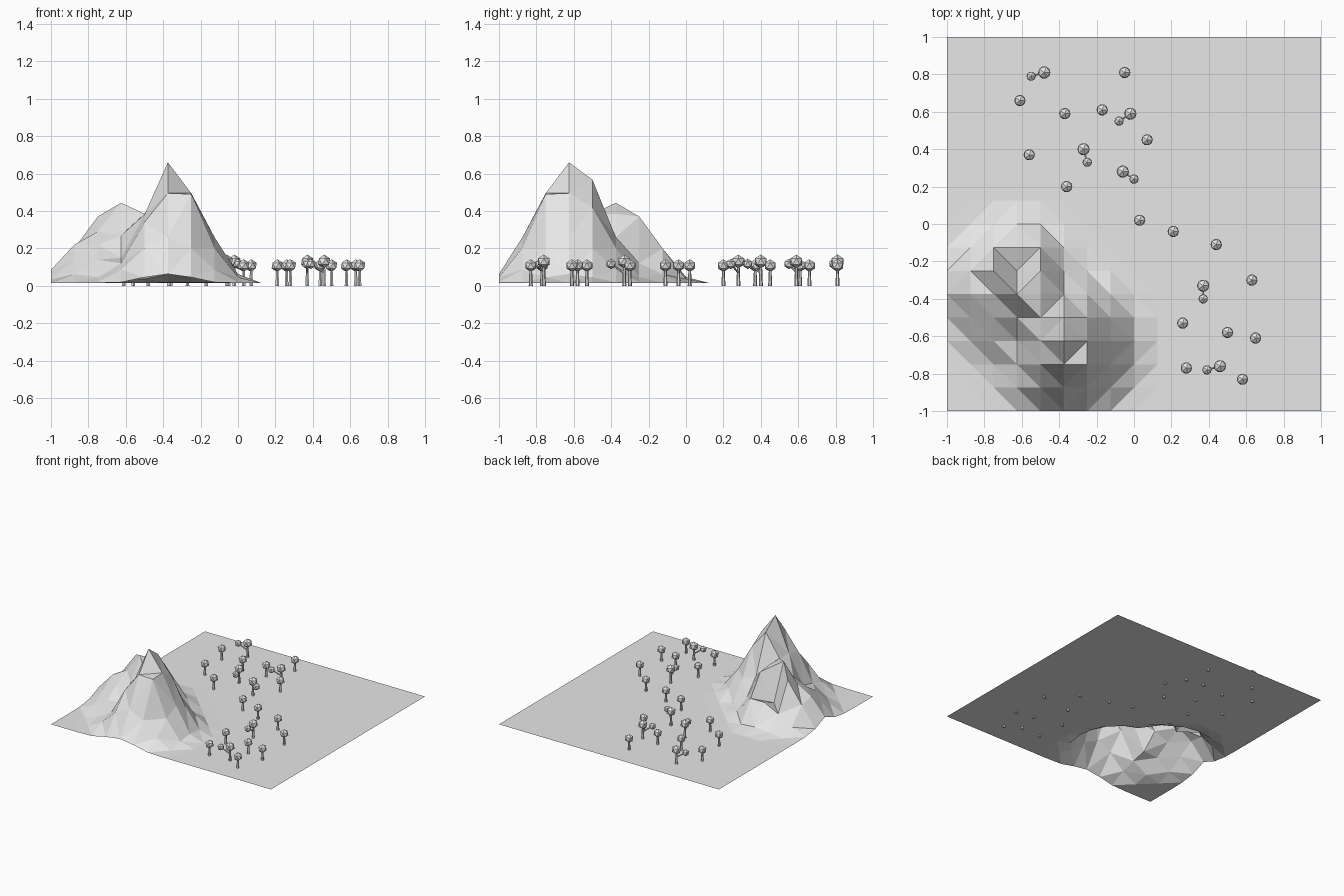
import bpy
import bmesh
import math
from mathutils import Vector

cube = bpy.data.objects.get("Cube")
if cube:
    bpy.data.objects.remove(cube)

# One plain stone grey for everything
grey = bpy.data.materials.new("plain_grey")
grey.use_nodes = True
colour = (0.8, 0.8, 0.8, 1)
grey.diffuse_color = colour
grey.node_tree.nodes["Principled BSDF"].inputs["Base Color"].default_value = colour

GROUND = 0.015
CELL = 0.125


def finish(bm, name):
    """Turn a bmesh into a flat-shaded object."""
    mesh = bpy.data.meshes.new(name)
    bm.to_mesh(mesh)
    bm.free()
    mesh.materials.append(grey)
    obj = bpy.data.objects.new(name, mesh)
    bpy.context.collection.objects.link(obj)
    return obj


# Terrain: a grid pulled up by two soft peaks, then roughened by hand.
# Each peak is x, y, height, radius.
peaks = [(-0.375, -0.625, 0.645, 0.5), (-0.625, -0.375, 0.43, 0.5)]

# Hand-set crags, addressed by grid column and row from the front left corner
crags = {
    (4, 2): 0.495, (4, 3): 0.5, (5, 2): 0.495, (5, 3): 0.66, (5, 4): 0.567,
    (6, 2): 0.49, (6, 3): 0.495, (4, 4): 0.385, (3, 4): 0.27, (3, 3): 0.15,
    (3, 2): 0.12, (3, 5): 0.444, (4, 5): 0.385, (4, 6): 0.37, (3, 6): 0.15,
    (2, 6): 0.37, (2, 5): 0.29, (2, 4): 0.22, (1, 6): 0.2, (1, 5): 0.22,
    (0, 5): 0.085, (4, 7): 0.2, (3, 7): 0.2, (5, 6): 0.12,
}
crags[4, 3] = 0.38
crags[4, 2] = 0.34


def pull(x, y, peak):
    px, py, height, radius = peak
    t = max(0, 1 - math.hypot(x - px, y - py) / radius)
    return height * (t * t * (3 - 2 * t)) ** 1.4


bm = bmesh.new()
bmesh.ops.create_grid(bm, x_segments=16, y_segments=16, size=1)
for v in bm.verts:
    x, y = v.co.x, v.co.y
    key = (round((x + 1) / CELL), round((y + 1) / CELL))
    v.co.z = crags.get(key, GROUND + max(pull(x, y, p) for p in peaks))
bmesh.ops.triangulate(bm, faces=bm.faces[:], quad_method='SHORT_EDGE')
finish(bm, "mountain_terrain")


# Tree parts
def add_limb(bm, start, end, r1, r2):
    start, end = Vector(start), Vector(end)
    axis = end - start
    made = bmesh.ops.create_cone(bm, cap_ends=True, segments=6, radius1=r1,
                                 radius2=r2, depth=axis.length)["verts"]
    turn = Vector((0, 0, 1)).rotation_difference(axis).to_matrix()
    bmesh.ops.rotate(bm, verts=made, matrix=turn, cent=(0, 0, 0))
    bmesh.ops.translate(bm, verts=made, vec=(start + end) / 2)


def add_crown(bm, centre, radius):
    made = bmesh.ops.create_icosphere(bm, subdivisions=1, radius=radius)["verts"]
    bmesh.ops.translate(bm, verts=made, vec=centre)


def tree(name, x, y, top, radius, side=None):
    trunk, crown = bmesh.new(), bmesh.new()
    add_limb(trunk, (x, y, 0), (x, y, top), 0.011, 0.006)
    add_crown(crown, (x, y, top), radius)
    if side:
        tip = (*side, top - 0.013)
        add_limb(trunk, (x, y, top - 0.06), tip, 0.006, 0.004)
        add_crown(crown, tip, 0.028)
    finish(trunk, name + "_trunk")
    finish(crown, name + "_crown")


# Trees with a single crown
singles = [
    (-.61, .66), (-.37, .59), (-.17, .61), (-.05, .81), (.07, .45), (-.56, .37),
    (-.36, .2), (.03, .02), (.21, -.04), (.44, -.11), (.63, -.3), (.26, -.53),
    (.5, -.58), (.65, -.61), (.28, -.77), (.58, -.83),
]
for i, (x, y) in enumerate(singles):
    tree(f"tree_{i}", x, y, 0.108, 0.034)

# Taller trees with a small crown on a side branch
forked = [
    ((-.48, .81), (-.55, .79)), ((-.02, .59), (-.08, .55)),
    ((-.27, .4), (-.25, .33)), ((-.06, .28), (0, .24)),
    ((.37, -.33), (.37, -.4)), ((.46, -.76), (.39, -.78)),
]
for i, (main, side) in enumerate(forked):
    tree(f"forked_tree_{i}", *main, 0.13, 0.037, side)
